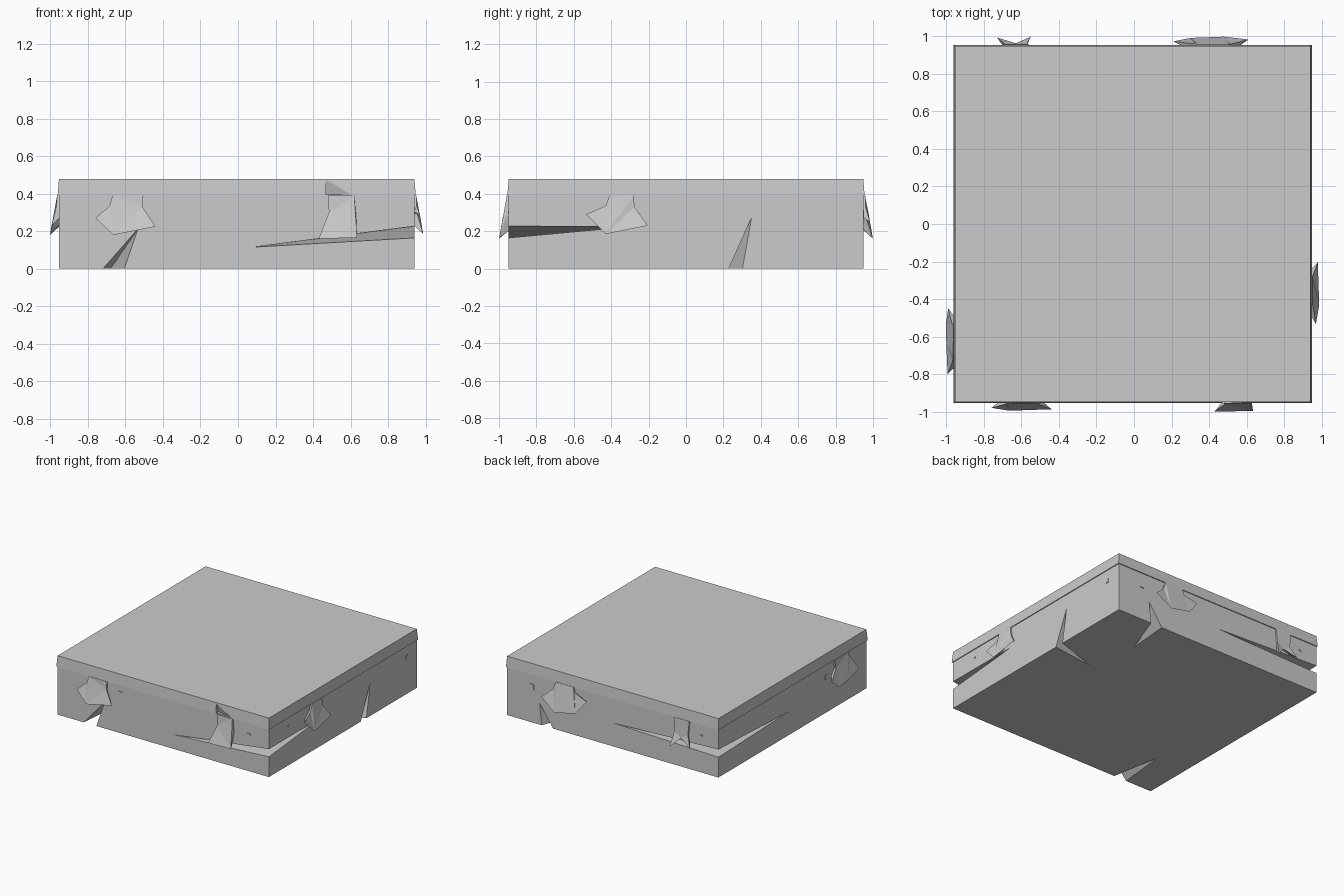
import bpy, bmesh
from mathutils import Vector

if "Cube" in bpy.data.objects:
    bpy.data.objects.remove(bpy.data.objects["Cube"])

CX, HALF = -0.007, 0.948      # body centre in x and half width


def finish(bm, name):
    bmesh.ops.recalc_face_normals(bm, faces=bm.faces)
    me = bpy.data.meshes.new(name)
    bm.to_mesh(me)
    bm.free()
    ob = bpy.data.objects.new(name, me)
    bpy.context.collection.objects.link(ob)
    return ob


def slab(name, z0, z1, h0, h1):
    """Square block, half width h0 at the bottom and h1 at the top."""
    bm = bmesh.new()
    corners = [(-1, -1), (1, -1), (1, 1), (-1, 1)]
    lo = [bm.verts.new((CX + x * h0, y * h0, z0)) for x, y in corners]
    hi = [bm.verts.new((CX + x * h1, y * h1, z1)) for x, y in corners]
    bm.faces.new(lo[::-1])
    bm.faces.new(hi)
    for i in range(4):
        j = (i + 1) % 4
        bm.faces.new((lo[i], lo[j], hi[j], hi[i]))
    return finish(bm, name)


def on_side(side, u, z, out):
    """Point on a side wall: u along the wall, out away from it."""
    d = HALF + out
    return Vector({"front": (u, -d, z), "back": (u, d, z),
                   "right": (CX + d, u, z), "left": (CX - d, u, z)}[side])


def cut(target, hulls):
    """Subtract convex hulls of the given point sets."""
    bm = bmesh.new()
    for pts in hulls:
        vs = [bm.verts.new(p) for p in pts]
        r = bmesh.ops.convex_hull(bm, input=vs)
        junk = {v for v in r["geom_interior"] + r["geom_unused"]
                if isinstance(v, bmesh.types.BMVert)}
        bmesh.ops.delete(bm, geom=list(junk), context="VERTS")
    cutter = finish(bm, "cutter")
    cutter.hide_render = True
    mod = target.modifiers.new("cut", "BOOLEAN")
    mod.operation, mod.solver, mod.object = "DIFFERENCE", "EXACT", cutter
    bpy.context.view_layer.objects.active = target
    bpy.ops.object.modifier_apply(modifier=mod.name)
    bpy.data.objects.remove(cutter)


def notch(side, apex, u0, u1, inner):
    """Split running up from the bottom edge of a wall."""
    pts = [on_side(side, u, z, o) for u, z in (apex, (u0, 0), (u1, 0))
           for o in (0, 0.01)]
    pts += [on_side(side, u, -0.01, o) for u in (u0, u1) for o in (0, 0.01)]
    return pts + [Vector((*inner, 0)), Vector((*inner, -0.01))]


def corner_crack(side_a, end_a, side_b, end_b, ca, cb):
    """Wedge opening at a corner, narrowing to a point on both walls."""
    pts = [on_side(side_a, *end_a, o) for o in (0, 0.01)]
    pts += [on_side(side_b, *end_b, o) for o in (0, 0.01)]
    for z in (0.165, 0.227):
        pts += [on_side(side_a, ca, z, 0.01), on_side(side_b, cb, z, 0.01),
                on_side(side_a, ca, z, 0)]
    return pts


def tuft(name, side, outline):
    """Drooping tuft: outline alternates valleys and flared tips."""
    bm = bmesh.new()
    n = len(outline)
    front, back = [], []
    for i, (u, z) in enumerate(outline):
        tip = i % 2 == 0 and 0 < i < n - 1
        drop = (0.39 - z) / 0.2
        out = 0.012 + 0.034 * drop if tip else 0.01 + 0.008 * drop
        front.append(bm.verts.new(on_side(side, u, z, out)))
        if tip:   # the root of each tip sits closer to the tuft
            (ua, za), (ub, zb) = outline[i - 1], outline[i + 1]
            u, z = (u + (ua + ub) / 2) / 2, (z + (za + zb) / 2) / 2
        back.append(bm.verts.new(on_side(side, u, z, -0.004)))
    bm.faces.new(front)
    bm.faces.new(back[::-1])
    for i in range(n):
        j = (i + 1) % n
        bm.faces.new((front[i], back[i], back[j], front[j]))
    bmesh.ops.triangulate(bm, faces=[f for f in bm.faces if len(f.verts) > 3])
    return finish(bm, name)


# Cracked earth body
R, L = CX + HALF, CX - HALF
body = slab("earth_block", 0, 0.395, HALF, HALF)
cut(body, [
    notch("front", (-0.535, 0.21), -0.72, -0.61, (-0.68, -0.55)),
    notch("right", (0.35, 0.27), 0.23, 0.30, (0.585, 0.183)),
    notch("back", (0.65, 0.175), 0.53, 0.63, (0.50, 0.60)),
    corner_crack("front", (0.08, 0.115), "right", (-0.30, 0.225), R, -HALF),
    corner_crack("back", (-0.01, 0.19), "left", (0.035, 0.19), L, HALF),
])

# Top layer with a slight lip and one chipped spot
top = slab("top_layer", 0.39, 0.478, 0.955, 0.948)
cut(top, [[on_side("front", u, z, o) for u, z, o in (
    (0.47, 0.474, 0.03), (0.47, 0.474, 0.0), (0.63, 0.38, 0.03),
    (0.63, 0.38, 0.0), (0.47, 0.38, 0.03), (0.47, 0.38, -0.03))]])

# Hanging tufts around the rim
tuft("tuft_front_left", "front", [
    (-.67, .39), (-.685, .335), (-.76, .27), (-.645, .30), (-.665, .18),
    (-.57, .25), (-.44, .225), (-.51, .33), (-.505, .39)])
tuft("tuft_front_right", "front", [
    (.48, .39), (.485, .30), (.43, .16), (.56, .205), (.635, .165),
    (.63, .28), (.62, .39)])
tuft("tuft_right", "right", [
    (-.41, .39), (-.43, .335), (-.535, .29), (-.39, .295), (-.43, .185),
    (-.31, .265), (-.205, .23), (-.275, .33), (-.28, .39)])
tuft("tuft_left", "left", [
    (-.53, .39), (-.54, .32), (-.45, .25), (-.57, .28), (-.53, .18),
    (-.65, .27), (-.64, .19), (-.71, .29), (-.80, .23), (-.73, .34),
    (-.70, .39)])
tuft("tuft_back_right", "back", [
    (.50, .39), (.52, .33), (.61, .25), (.48, .27), (.48, .16),
    (.38, .26), (.30, .20), (.33, .30), (.21, .31), (.33, .35), (.34, .39)])
tuft("tuft_back_left", "back", [
    (-.70, .39), (-.69, .28), (-.73, .19), (-.63, .24), (-.55, .16),
    (-.57, .28), (-.56, .39)])

# Small pebbles set in the walls
for i, (side, u, z, w, h) in enumerate([
        ("front", -.385, .31, .045, .055), ("front", .76, .30, .03, .012),
        ("right", -.695, .32, .012, .012), ("right", .815, .30, .028, .03),
        ("back", .72, .29, .04, .045), ("back", -.80, .30, .02, .012),
        ("left", -.43, .29, .03, .035)]):
    bm = bmesh.new()
    pts = [on_side(side, u + a * w / 2, z + b * h / 2, o)
           for a in (-1, 1) for b in (-1, 1) for o in (-.004, .005)]
    bmesh.ops.convex_hull(bm, input=[bm.verts.new(p) for p in pts])
    finish(bm, f"pebble_{i + 1}")
